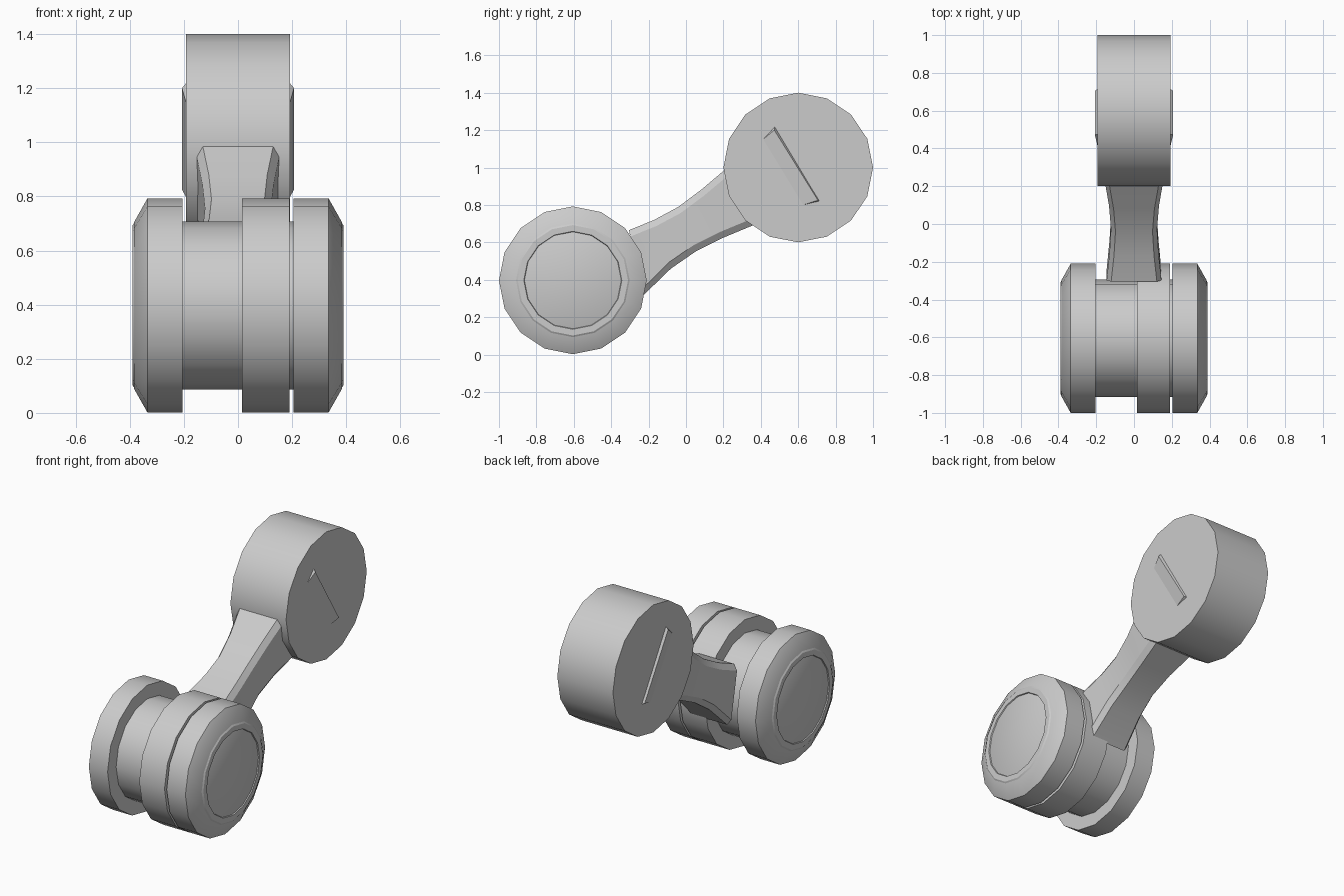
import bpy, bmesh
from math import cos, sin, pi, radians
from mathutils import Vector, Matrix

if "Cube" in bpy.data.objects:
    bpy.data.objects.remove(bpy.data.objects["Cube"])

SIDES = 16
HUB = (-0.605, 0.397)
HEAD = (0.6, 1.0)


def finish(name, bm, smooth=True):
    bmesh.ops.recalc_face_normals(bm, faces=bm.faces[:])
    me = bpy.data.meshes.new(name)
    bm.to_mesh(me)
    bm.free()
    ob = bpy.data.objects.new(name, me)
    bpy.context.collection.objects.link(ob)
    if smooth:
        bpy.ops.object.select_all(action='DESELECT')
        bpy.context.view_layer.objects.active = ob
        ob.select_set(True)
        bpy.ops.object.shade_smooth_by_angle(angle=radians(30))
    return ob


def loft(name, rings, smooth=True):
    """Skin a row of equal point rings and cap both ends."""
    bm = bmesh.new()
    vs = [[bm.verts.new(p) for p in ring] for ring in rings]
    n = len(vs[0])
    for a, b in zip(vs, vs[1:]):
        for i in range(n):
            j = (i + 1) % n
            bm.faces.new((a[i], a[j], b[j], b[i]))
    bm.faces.new(vs[0])
    bm.faces.new(vs[-1])
    return finish(name, bm, smooth)


def lathe(name, profile, centre):
    """Turn an (x, radius) profile around a line parallel to x."""
    cy, cz = centre
    return loft(name, [[(x, cy + r * cos(2 * pi * k / SIDES), cz + r * sin(2 * pi * k / SIDES))
                        for k in range(SIDES)] for x, r in profile])


# Upper roller
lathe("upper_roller", [(-0.193, 0.4), (0.193, 0.4)], HEAD)

# Lower hub: core with dished ends, and the middle ring
lathe("hub_core", [(-0.345, 0.24), (-0.39, 0.262), (-0.39, 0.295), (-0.38, 0.31),
                   (0.38, 0.31), (0.39, 0.295), (0.39, 0.262), (0.345, 0.24)], HUB)
lathe("hub_ring", [(0.015, 0.395), (0.19, 0.395)], HUB)

for side, s in (("left", -1), ("right", 1)):
    # Bevelled outer flange
    lathe(side + "_flange", [(s * 0.205, 0.395), (s * 0.335, 0.395), (s * 0.384, 0.308)], HUB)

    # Grip bar across the dished end
    bm = bmesh.new()
    bmesh.ops.create_cube(bm, size=1)
    bm.transform(Matrix.Translation((s * 0.355, *HUB)) @ Matrix.Rotation(radians(19), 4, 'X')
                 @ Matrix.Diagonal((0.05, 0.48, 0.184, 1)))
    finish(side + "_grip_bar", bm, False)

    # Slanted wedge on the roller face
    base = [(0.40, 1.14), (0.475, 1.22), (0.715, 0.82), (0.61, 0.795)]
    bm = bmesh.new()
    a, b, c, d = [bm.verts.new((s * 0.19, y, z)) for y, z in base]
    e = bm.verts.new((s * 0.207, 0.472, 1.2))
    f = bm.verts.new((s * 0.207, 0.705, 0.825))
    for face in ((a, b, c, d), (a, e, f, d), (e, b, c, f), (a, b, e), (d, f, c)):
        bm.faces.new(face)
    finish(side + "_roller_wedge", bm, False)

# Waisted link arm: (top point, bottom point, half width) with chamfered corners
stations = [((-0.305, 0.665), (-0.235, 0.31), 0.145),
            ((-0.17, 0.72), (-0.08, 0.46), 0.13),
            ((-0.04, 0.79), (0.05, 0.55), 0.122),
            ((0.08, 0.88), (0.20, 0.625), 0.132),
            ((0.21, 0.99), (0.38, 0.70), 0.155),
            ((0.26, 1.03), (0.42, 0.72), 0.155)]
rings = []
for top, bottom, w in stations:
    t, b = Vector((0, *top)), Vector((0, *bottom))
    down = (b - t).normalized() * 0.035
    n = w - 0.024
    rings.append([t + Vector((-n, 0, 0)), t + Vector((n, 0, 0)),
                  t + down + Vector((w, 0, 0)), b - down + Vector((w, 0, 0)),
                  b + Vector((n, 0, 0)), b + Vector((-n, 0, 0)),
                  b - down + Vector((-w, 0, 0)), t + down + Vector((-w, 0, 0))])
loft("link_arm", rings)
